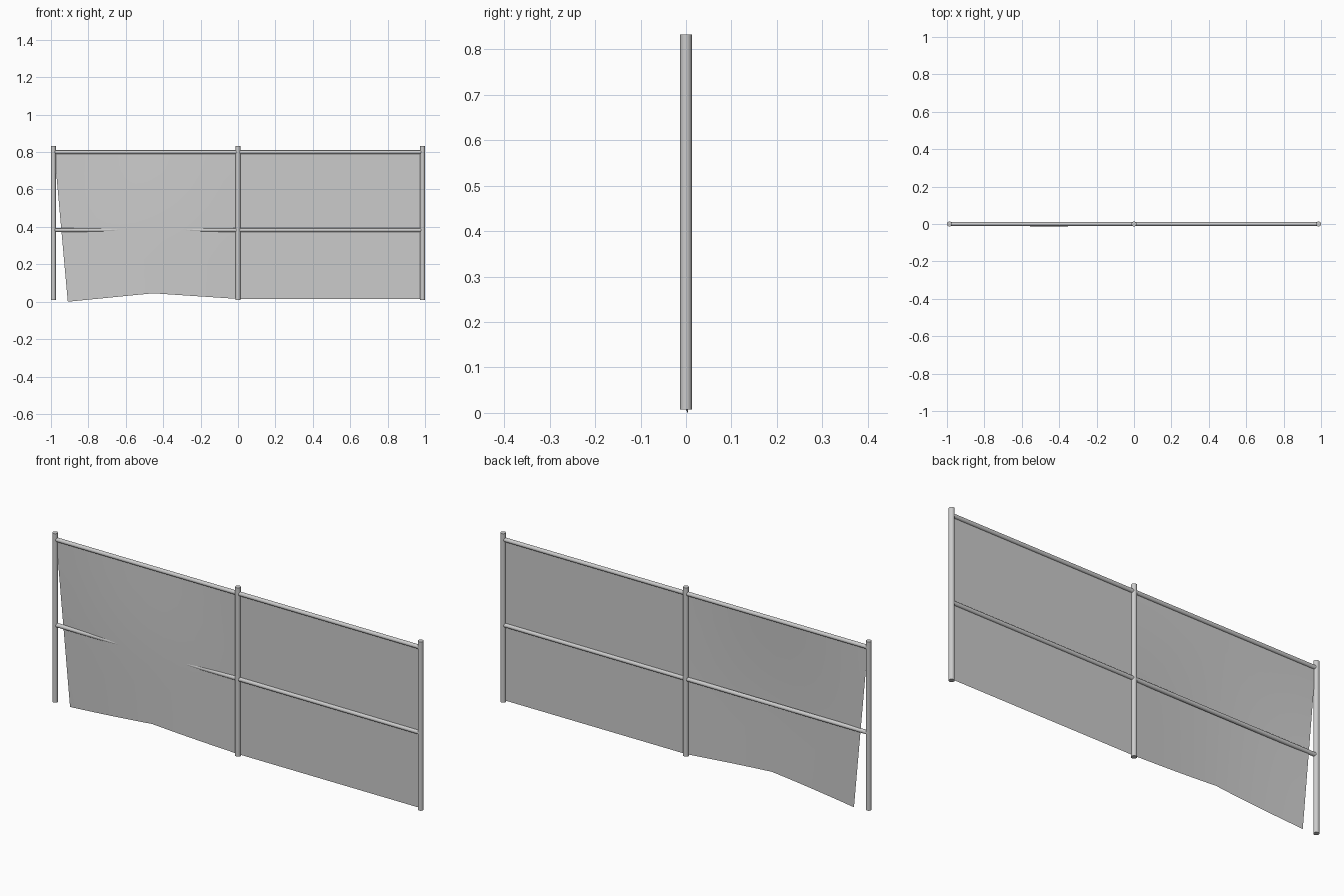
import bpy, bmesh, math
from mathutils import Vector

if "Cube" in bpy.data.objects:
    bpy.data.objects.remove(bpy.data.objects["Cube"])

POST_X, POST_R, RAIL_R = 0.987, 0.013, 0.010
TOP_Z, MID_Z = 0.80, 0.383


def tube(name, a, b, radius, sides=16):
    a, b = Vector(a), Vector(b)
    bpy.ops.mesh.primitive_cylinder_add(vertices=sides, radius=radius,
                                        depth=(b - a).length, location=(a + b) / 2)
    ob = bpy.context.object
    ob.name = name
    ob.rotation_euler = (b - a).to_track_quat('Z', 'Y').to_euler()
    bpy.ops.object.shade_smooth_by_angle(angle=math.radians(40))


def sheet(name, point, nu, nv):
    # Thin sheet from a function of (u, v): u along the fence, v upward
    bm = bmesh.new()
    g = [[bm.verts.new(point(i / nu, j / nv)) for j in range(nv + 1)] for i in range(nu + 1)]
    for i in range(nu):
        for j in range(nv):
            bm.faces.new((g[i][j], g[i + 1][j], g[i + 1][j + 1], g[i][j + 1]))
    me = bpy.data.meshes.new(name)
    bm.to_mesh(me)
    bm.free()
    for p in me.polygons:
        p.use_smooth = True
    bpy.context.collection.objects.link(bpy.data.objects.new(name, me))


# Posts
for label, x in (("left", -POST_X), ("middle", 0), ("right", POST_X)):
    tube(label + "_post", (x, 0, 0.008), (x, 0, 0.832), POST_R)

# Rails of both bays
for label, x in (("left", -POST_X), ("right", POST_X)):
    tube(label + "_top_rail", (x, 0, TOP_Z), (0, 0, TOP_Z), RAIL_R)
    tube(label + "_middle_rail", (x, 0, MID_Z), (0, 0, MID_Z), RAIL_R)

# Intact flat mesh panel
sheet("right_mesh_panel", lambda u, v: (u * POST_X, 0, 0.015 + v * (TOP_Z - 0.015)), 1, 1)


# Loose mesh panel: free outer edge, lifted hem and a shallow forward bulge
def loose(u, v):
    s = 1 - v
    x = (1 - u) * (-0.91 * s - 0.982 * v)
    if u < 0.5:
        hem = 0.045 * u * 2
    else:
        hem = 0.045 + (0.015 - 0.045) * (u - 0.5) * 2
    bulge = -0.013 * math.sin(math.pi * u) * math.sin(math.pi / 2 * min(1, s * 1.5))
    return (x, bulge + 0.004 * s * (1 - u) ** 4, hem * s + TOP_Z * v)


sheet("left_loose_mesh_panel", loose, 12, 8)
